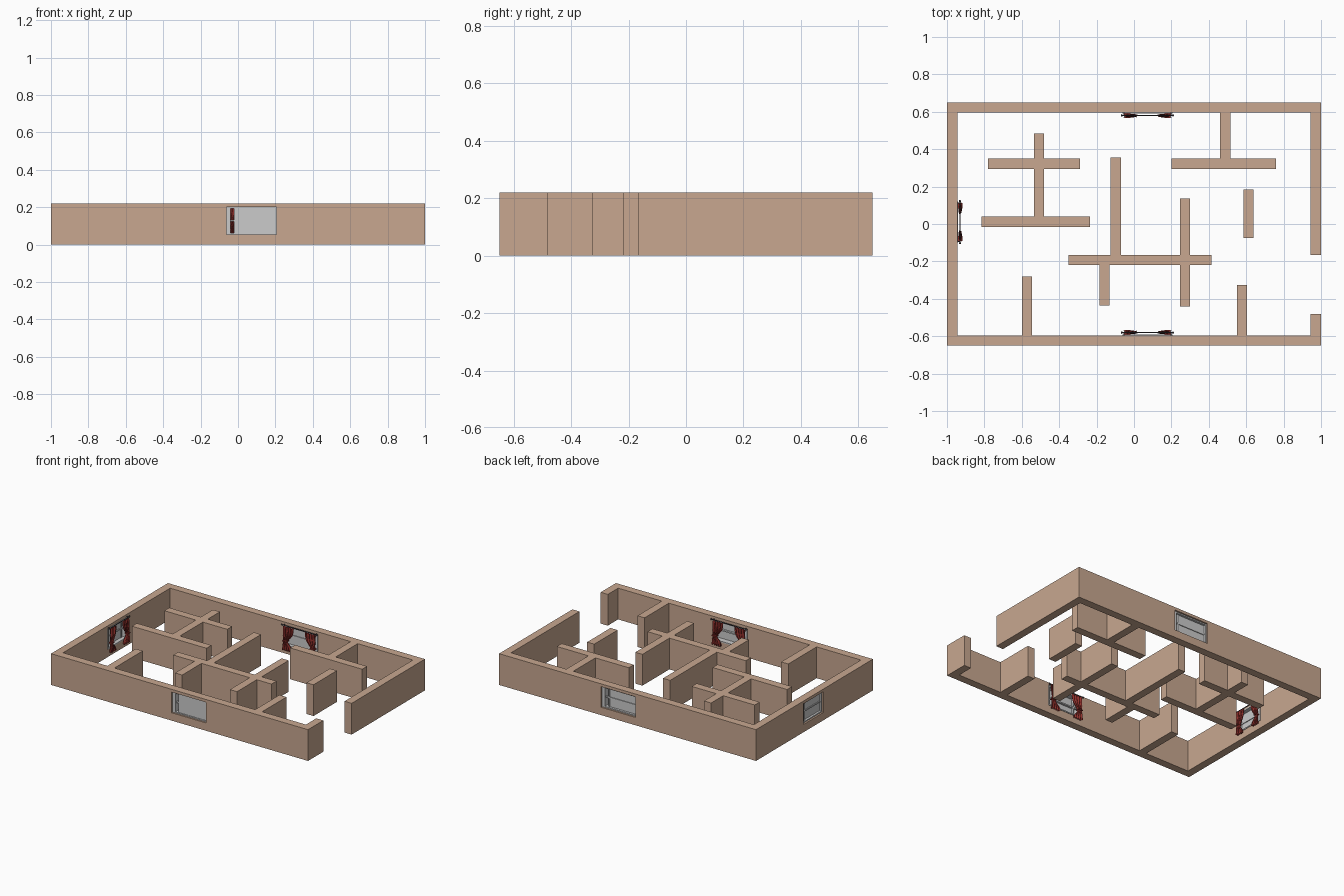
import bpy, bmesh, math
from mathutils import Matrix, Vector

if "Cube" in bpy.data.objects:
    bpy.data.objects.remove(bpy.data.objects["Cube"])

H, T = 0.22, 0.055          # wall height and thickness


def material(name, rgb):
    m = bpy.data.materials.new(name)
    m.diffuse_color = (*rgb, 1)
    m.use_nodes = True
    m.node_tree.nodes["Principled BSDF"].inputs["Base Color"].default_value = m.diffuse_color
    return m


PLASTER = material("plaster", (0.58, 0.39, 0.28))
RED = material("red_cloth", (0.28, 0.03, 0.025))
DARK = material("dark_metal", (0.06, 0.05, 0.06))


def finish(bm, name, mat=None, M=None):
    me = bpy.data.meshes.new(name)
    bm.to_mesh(me)
    bm.free()
    ob = bpy.data.objects.new(name, me)
    bpy.context.collection.objects.link(ob)
    if mat:
        me.materials.append(mat)
    if M:
        ob.matrix_world = M
    return ob


def box(name, x0, x1, y0, y1, z0=0, z1=H, mat=None, M=None):
    bm = bmesh.new()
    bmesh.ops.create_cube(bm, size=1)
    for v in bm.verts:
        v.co = Vector(((x0 + x1) / 2 + v.co.x * (x1 - x0),
                       (y0 + y1) / 2 + v.co.y * (y1 - y0),
                       (z0 + z1) / 2 + v.co.z * (z1 - z0)))
    return finish(bm, name, mat, M)


def cut_hole(wall, hw, M):
    cutter = box("window_cutter", -hw, hw, -0.05, T + 0.02, 0.055, 0.2, None, M)
    cutter.hide_render = True
    mod = wall.modifiers.new("window_hole", 'BOOLEAN')
    mod.operation, mod.solver, mod.object = 'DIFFERENCE', 'EXACT', cutter
    bpy.context.view_layer.update()
    bpy.context.view_layer.objects.active = wall
    bpy.ops.object.modifier_apply(modifier=mod.name)
    bpy.data.objects.remove(cutter)


def curtain(name, side, s, M):
    # pleated cloth, gathered at a tie towards the outer side
    bm = bmesh.new()
    cols, rows = 24, 14
    grid = []
    for j in range(rows + 1):
        t = j / rows
        pinch = math.exp(-((t - 0.6) / 0.2) ** 2)
        width = (0.085 - 0.015 * t) * (1 - 0.6 * pinch)
        outer = 0.128 - 0.006 * pinch
        row = []
        for i in range(cols + 1):
            k = i / cols
            u = side * s * (outer - width * k)
            v = T + 0.016 + (0.004 + 0.007 * t) * math.sin(k * 8 * math.pi + t)
            row.append(bm.verts.new((u, v, 0.2 - 0.168 * t - 0.008 * k * pinch)))
        grid.append(row)
    for j in range(rows):
        for i in range(cols):
            bm.faces.new((grid[j][i], grid[j][i + 1], grid[j + 1][i + 1], grid[j + 1][i]))
    ob = finish(bm, name, RED, M)
    for p in ob.data.polygons:
        p.use_smooth = True
    # tie band
    a, b = sorted((side * s * 0.124, side * s * 0.09))
    box(name + "_tie", a, b, T + 0.003, T + 0.029, 0.096, 0.103, RED, M)


def curtain_rod(name, s, M):
    bm = bmesh.new()
    z, v = 0.204, T + 0.014
    R = Matrix.Translation((0, v, z)) @ Matrix.Rotation(math.pi / 2, 4, 'Y')
    bmesh.ops.create_cone(bm, cap_ends=True, segments=10, radius1=0.003,
                          radius2=0.003, depth=0.27 * s, matrix=R)
    for d in (-1, 1):
        bmesh.ops.create_uvsphere(bm, u_segments=10, v_segments=6, radius=0.006,
                                  matrix=Matrix.Translation((d * 0.137 * s, v, z)))
        # wall bracket
        bmesh.ops.create_cube(bm, size=1, matrix=Matrix.Translation(
            (d * 0.125 * s, T + 0.007, z)) @ Matrix.Diagonal((0.005, 0.014, 0.005, 1)))
    finish(bm, name, DARK, M)


def window(tag, wall, loc, angle, s, pane_v):
    # local frame: x along the wall, y from the outer face inwards
    M = Matrix.Translation((*loc, 0)) @ Matrix.Rotation(math.radians(angle), 4, 'Z')
    hw = 0.134 * s
    cut_hole(wall, hw, M)
    z0, z1, f = 0.055, 0.2, 0.008
    # frame
    v0, v1 = 0.012, T + 0.004
    box(tag + "_left_jamb", -hw, -hw + 0.022 * s, v0, v1, z0, z1, None, M)
    box(tag + "_right_jamb", hw - f, hw, v0, v1, z0, z1, None, M)
    box(tag + "_sill", -hw, hw, v0, v1, z0, z0 + f, None, M)
    box(tag + "_head", -hw, hw, v0, v1, z1 - f, z1, None, M)
    # sash and pane, leaving a narrow open gap on one side
    left = -0.093 * s
    box(tag + "_middle_rail", -hw, hw, 0.022, 0.036, 0.123, 0.132, None, M)
    box(tag + "_sash_stile", left, left + 0.01, 0.022, 0.036, z0, z1, None, M)
    box(tag + "_pane", left, hw, pane_v, pane_v + 0.004, z0, z1, None, M)
    # curtains
    curtain_rod(tag + "_curtain_rod", s, M)
    curtain(tag + "_curtain_left", -1, s, M)
    curtain(tag + "_curtain_right", 1, s, M)


# outer walls, with the doorway gap on the right side
front = box("front_wall", -1, 1, -0.65, -0.65 + T, mat=PLASTER)
back = box("back_wall", -1, 1, 0.65 - T, 0.65, mat=PLASTER)
left = box("left_wall", -1, -1 + T, -0.65 + T, 0.65 - T, mat=PLASTER)
box("right_wall_long", 1 - T, 1, -0.165, 0.65 - T, mat=PLASTER)
box("right_wall_short", 1 - T, 1, -0.65 + T, -0.48, mat=PLASTER)

# inner walls: x0, x1, y0, y1
for x0, x1, y0, y1 in [
    (-0.535, -0.48, 0.35, 0.485), (-0.78, -0.29, 0.295, 0.35),
    (-0.535, -0.48, 0.04, 0.295), (-0.815, -0.235, -0.015, 0.04),
    (-0.125, -0.07, -0.165, 0.355), (-0.35, 0.415, -0.22, -0.165),
    (-0.185, -0.13, -0.435, -0.22), (0.245, 0.30, -0.165, 0.135),
    (0.245, 0.30, -0.44, -0.22), (0.585, 0.64, -0.075, 0.185),
    (0.46, 0.515, 0.35, 0.595), (0.2, 0.76, 0.295, 0.35),
    (-0.6, -0.545, -0.595, -0.28), (0.55, 0.605, -0.595, -0.325),
]:
    box("inner_wall", x0, x1, y0, y1, mat=PLASTER)

# windows
window("front_window", front, (0.072, -0.65), 0, 1, 0.016)
window("back_window", back, (0.072, 0.65), 180, 1, 0.027)
window("left_window", left, (-1, 0.01), -90, 0.82, 0.027)
